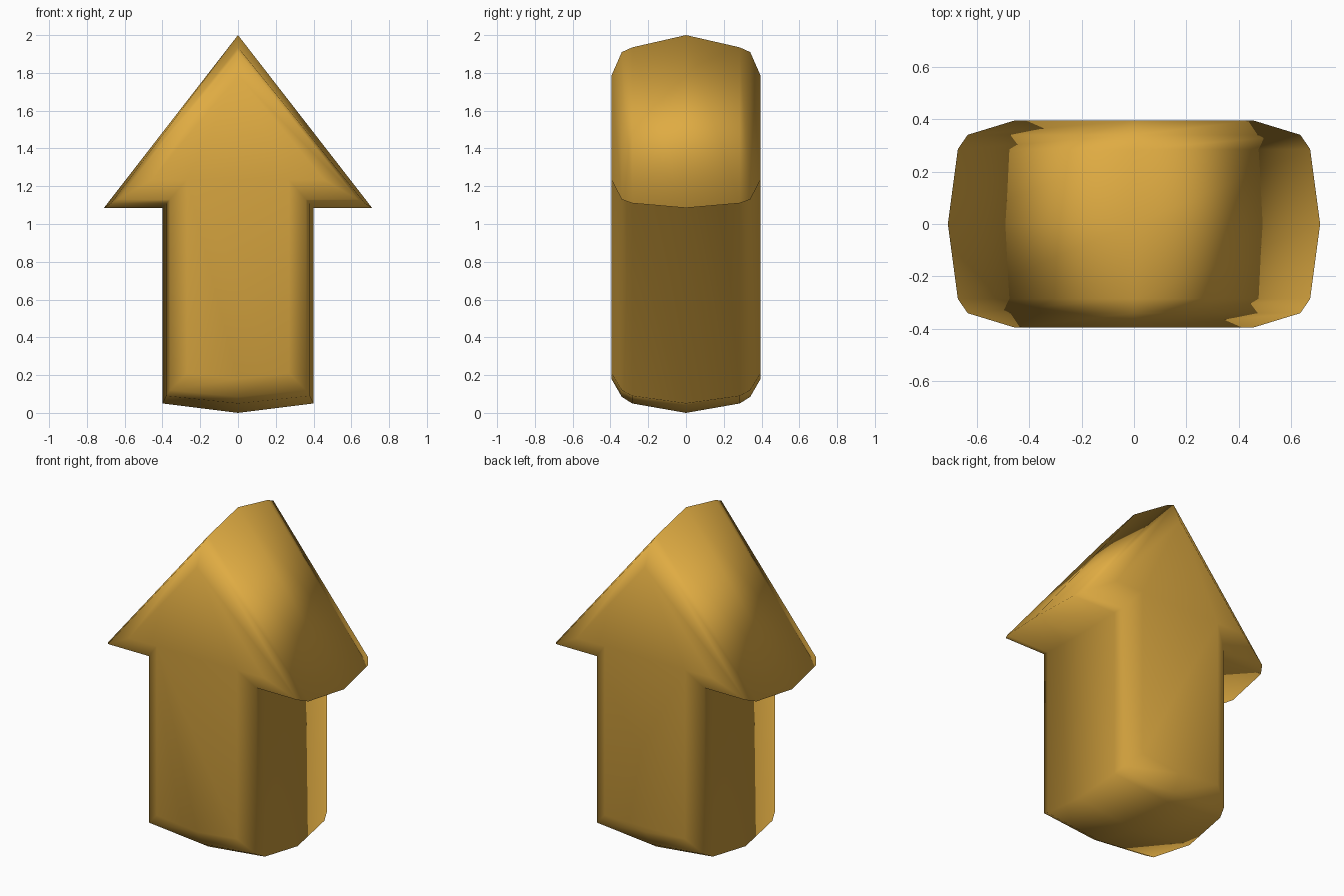
import bpy, bmesh

if "Cube" in bpy.data.objects:
    bpy.data.objects.remove(bpy.data.objects["Cube"])

# Half outline of the arrow (x, z) at each depth: tip, wing end, notch, stem corner, stem bottom
LAYERS = [
    (0.00, [(0, 2.00), (0.71, 1.085), (0.40, 1.085), (0.40, 0.05), (0, 0.00)]),
    (0.285, [(0, 1.935), (0.672, 1.11), (0.38, 1.11), (0.38, 0.09), (0, 0.05)]),
    (0.34, [(0, 1.91), (0.635, 1.13), (0.36, 1.13), (0.36, 0.12), (0, 0.085)]),
    (0.395, [(0, 1.785), (0.455, 1.235), (0.27, 1.235), (0.27, 0.21), (0, 0.18)]),
]

gold = bpy.data.materials.new("gold")
gold.diffuse_color = (0.74, 0.41, 0.055, 1)
gold.use_nodes = True
gold.node_tree.nodes["Principled BSDF"].inputs["Base Color"].default_value = gold.diffuse_color


def full_outline(half):
    """Mirror the half outline in x to close the loop."""
    return half + [(-x, z) for x, z in reversed(half[1:-1])]


# Stack of outlines from front to back, bulging in the middle
bm = bmesh.new()
stack = [(-y, h) for y, h in reversed(LAYERS)] + LAYERS[1:]
rings = [[bm.verts.new((x, y, z)) for x, z in full_outline(h)] for y, h in stack]

# Rim faces between neighbouring outlines
for a, b in zip(rings, rings[1:]):
    n = len(a)
    for i in range(n):
        j = (i + 1) % n
        bm.faces.new((a[i], a[j], b[j], b[i]))

# Front and back caps: wings and stem
for r in (rings[0], rings[-1]):
    tip, wing_r, notch_r, corner_r, base, corner_l, notch_l, wing_l = r
    bm.faces.new((tip, wing_r, notch_r, notch_l, wing_l))
    bm.faces.new((notch_r, corner_r, base, corner_l, notch_l))

bmesh.ops.recalc_face_normals(bm, faces=bm.faces[:])
for f in bm.faces:
    f.smooth = True

mesh = bpy.data.meshes.new("arrow")
bm.to_mesh(mesh)
bm.free()
mesh.materials.append(gold)
bpy.context.collection.objects.link(bpy.data.objects.new("arrow", mesh))
